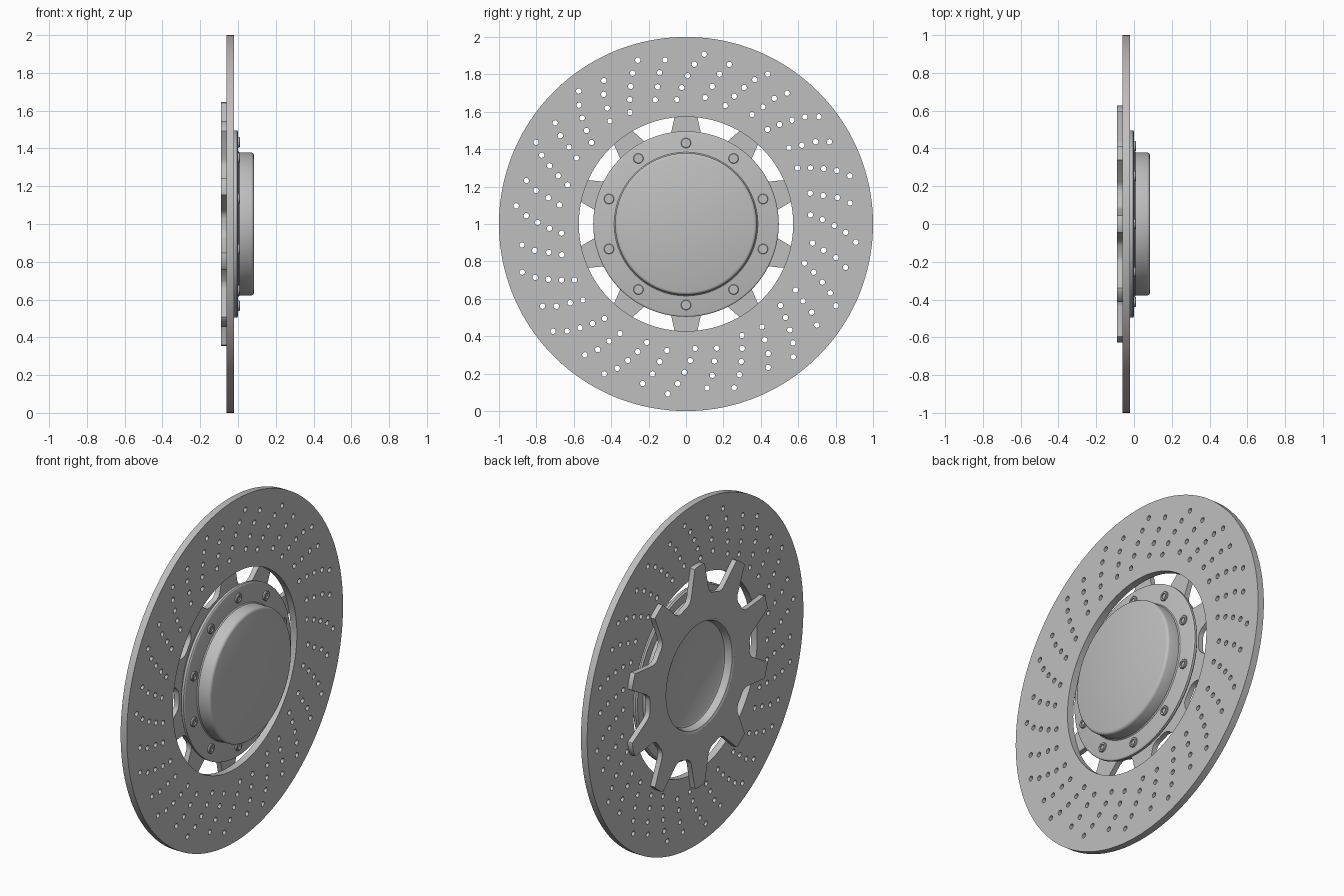
import bpy, bmesh, math
from math import sin, cos, radians, pi

if "Cube" in bpy.data.objects:
    bpy.data.objects.remove(bpy.data.objects["Cube"])

ZC = 1.0  # height of the wheel axis (parallel to x)

steel = bpy.data.materials.new("light_grey_steel")
steel.diffuse_color = (0.52, 0.52, 0.52, 1)
steel.use_nodes = True
steel.node_tree.nodes["Principled BSDF"].inputs["Base Color"].default_value = steel.diffuse_color


def finish(obj, angle=35):
    """Material and edge-preserving smooth shading."""
    obj.data.materials.clear()
    obj.data.materials.append(steel)
    bpy.ops.object.select_all(action='DESELECT')
    obj.select_set(True)
    bpy.context.view_layer.objects.active = obj
    bpy.ops.object.shade_smooth_by_angle(angle=radians(angle))
    return obj


def lathe(name, profile, steps, center=(0, 0, ZC), hex_below=0.0):
    """Revolve (x, radius) points about x; radii under hex_below become hexagonal."""
    bm = bmesh.new()
    rings = []
    for x, r in profile:
        ring = []
        for i in range(steps):
            a = 2 * pi * i / steps
            rr = r
            if r < hex_below:
                rr = r * cos(pi / 6) / cos(a % (pi / 3) - pi / 6)
            ring.append(bm.verts.new((center[0] + x, center[1] + rr * sin(a),
                                      center[2] + rr * cos(a))))
        rings.append(ring)
    for p, q in zip(rings, rings[1:]):
        for i in range(steps):
            j = (i + 1) % steps
            bm.faces.new((p[i], p[j], q[j], q[i]))
    # close flat ends with one face each
    bm.faces.new(rings[0])
    bm.faces.new(rings[-1])
    bmesh.ops.recalc_face_normals(bm, faces=bm.faces)
    me = bpy.data.meshes.new(name)
    bm.to_mesh(me)
    bm.free()
    obj = bpy.data.objects.new(name, me)
    bpy.context.collection.objects.link(obj)
    return finish(obj)


def circle(u, v, r, n):
    return [(u + r * sin(2 * pi * i / n), v + r * cos(2 * pi * i / n)) for i in range(n)]


def plate(name, loops, x0, x1):
    """Flat plate from 2D (y, z) loops; inner loops are holes."""
    cu = bpy.data.curves.new(name, 'CURVE')
    cu.dimensions = '2D'
    cu.fill_mode = 'BOTH'
    cu.extrude = (x1 - x0) / 2
    for loop in loops:
        sp = cu.splines.new('POLY')
        sp.points.add(len(loop) - 1)
        for pt, (u, v) in zip(sp.points, loop):
            pt.co = (u, v, 0, 1)
        sp.use_cyclic_u = True
    obj = bpy.data.objects.new(name, cu)
    bpy.context.collection.objects.link(obj)
    bpy.ops.object.select_all(action='DESELECT')
    obj.select_set(True)
    bpy.context.view_layer.objects.active = obj
    bpy.ops.object.convert(target='MESH')
    obj = bpy.context.view_layer.objects.active
    bm = bmesh.new()
    bm.from_mesh(obj.data)
    for v in bm.verts:  # local z becomes world x
        u, w, d = v.co
        v.co = (d + (x0 + x1) / 2, u, w + ZC)
    bmesh.ops.remove_doubles(bm, verts=bm.verts, dist=1e-5)
    bmesh.ops.recalc_face_normals(bm, faces=bm.faces)
    bm.to_mesh(obj.data)
    bm.free()
    return finish(obj)


# Drilled friction ring: 16 repeats of a curved five-hole and four-hole row
row_holes = [(0.913, 6.1), (0.855, 3.0), (0.793, 0.6), (0.73, -1.8), (0.667, -4.2),
             (0.884, 15.2), (0.821, 12.6), (0.749, 10.8), (0.684, 8.6)]
loops = [circle(0, 0, 1.0, 160), circle(0, 0, 0.573, 128)]
for k in range(16):
    for r, deg in row_holes:
        a = radians(deg + 22.5 * k)
        loops.append(circle(r * sin(a), r * cos(a), 0.0145, 14))
plate("brake_disc", loops, -0.06, -0.02)

# Rear carrier with ten tapered teeth
tooth = [(-0.092, 0.462), (-0.08, 0.485), (-0.046, 0.641), (-0.038, 0.646), (0, 0.647),
         (0.038, 0.646), (0.046, 0.641), (0.08, 0.485), (0.092, 0.462)]
outline = []
for k in range(10):
    a = radians(36 * k)
    outline += [(u * cos(a) + v * sin(a), v * cos(a) - u * sin(a)) for u, v in tooth]
    for d in (14, 18, 22):  # root arc between the teeth
        b = a + radians(d)
        outline.append((0.462 * sin(b), 0.462 * cos(b)))
plate("toothed_carrier", [outline, circle(0, 0, 0.318, 96)], -0.09, -0.06)

# Hub: rear recess, barrel, bolt flange and rounded cap
hub = [(-0.04, 0.285), (-0.045, 0.294), (-0.055, 0.298), (-0.076, 0.300), (-0.085, 0.305),
       (-0.09, 0.318), (-0.06, 0.318), (-0.06, 0.44), (-0.028, 0.44), (-0.028, 0.488),
       (-0.02, 0.496), (-0.006, 0.496), (-0.002, 0.493), (0.0, 0.487),
       (0.0, 0.392), (0.002, 0.384), (0.008, 0.379), (0.07, 0.379), (0.076, 0.377),
       (0.082, 0.372), (0.085, 0.364)]
lathe("hub", hub, 128)

# Ten flange bolts with hexagonal sockets
bolt = [(-0.01, 0.027), (0.008, 0.027), (0.011, 0.024), (0.011, 0.0165), (0.003, 0.0165)]
for k in range(10):
    a = radians(36 * k)
    lathe(f"flange_bolt_{k + 1}", bolt, 24,
          (0, 0.433 * sin(a), ZC + 0.433 * cos(a)), hex_below=0.02)
